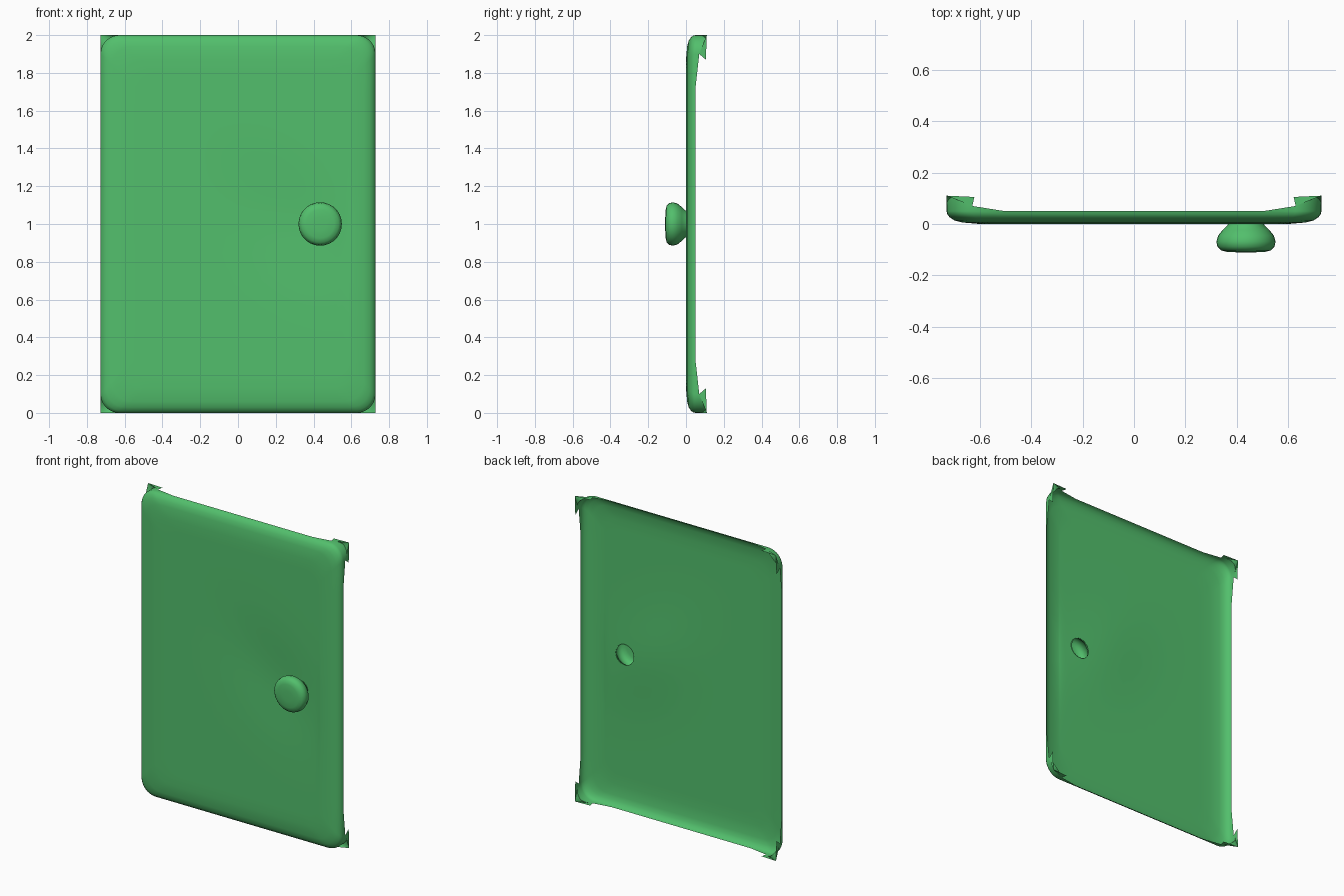
import bpy, bmesh, math
from mathutils import Vector

cube = bpy.data.objects.get("Cube")
if cube:
    bpy.data.objects.remove(cube)

green = bpy.data.materials.new("leaf green")
green.use_nodes = True
colour = (0.085, 0.52, 0.15, 1)
green.diffuse_color = colour
green.node_tree.nodes["Principled BSDF"].inputs["Base Color"].default_value = colour
green.node_tree.nodes["Principled BSDF"].inputs["Roughness"].default_value = 0.6

HALF_W, HALF_H, RADIUS = 0.728, 1.0, 0.1
ARC, SIDE = 8, 10                       # segments per corner and per straight side
KNOB = Vector((0.435, 0, 1.0))


def outline(inset, y):
    """Rounded rectangle as a loop of points, starting with the upper +x corner."""
    r = RADIUS + inset * 0.1
    cx, cz = HALF_W - inset - r, HALF_H - inset - r
    signs = [(1, 1), (-1, 1), (-1, -1), (1, -1)]
    pts = []
    for k, (sx, sz) in enumerate(signs):
        for i in range(ARC + 1):
            a = math.pi / 2 * (k + i / ARC)
            pts.append(Vector((sx * cx + r * math.cos(a), y, 1 + sz * cz + r * math.sin(a))))
        nx, nz = signs[(k + 1) % 4]
        a = math.pi / 2 * (k + 1)
        end = Vector((nx * cx + r * math.cos(a), y, 1 + nz * cz + r * math.sin(a)))
        start = pts[-1]
        pts += [start.lerp(end, j / SIDE) for j in range(1, SIDE)]
    return pts


def dent(p):
    """Shallow hollow around the knob, drawn out to the upper left."""
    u, v = p.x - 0.25, p.z - 1.02
    along, across = (u - v) * 0.707, (u + v) * 0.707
    return 0.014 * math.exp(-(along / 0.38) ** 2 - (across / 0.24) ** 2)


def add_ring(bm, pts):
    return [bm.verts.new(p) for p in pts]


def loft(bm, a, b):
    n = len(a)
    for i in range(n):
        j = (i + 1) % n
        bm.faces.new((a[i], b[i], b[j], a[j]))


def finish(bm, name, angle):
    mesh = bpy.data.meshes.new(name)
    bm.to_mesh(mesh)
    bm.free()
    mesh.materials.append(green)
    ob = bpy.data.objects.new(name, mesh)
    bpy.context.collection.objects.link(ob)
    bpy.ops.object.select_all(action='DESELECT')
    ob.select_set(True)
    bpy.context.view_layer.objects.active = ob
    bpy.ops.object.shade_smooth_by_angle(angle=math.radians(angle))
    return ob


# Door panel: thin open shell, from the knob hole out to the rolled rim
bm = bmesh.new()
inner = outline(0.13, 0.0)
hole = [KNOB + (p - KNOB).normalized() * 0.065 for p in inner]
rings = []
for i in range(15):
    t = (i / 14) ** 1.2
    pts = [h.lerp(p, t) for h, p in zip(hole, inner)]
    for p in pts:
        p.y = dent(p) * (1 - t ** 6)
    rings.append(add_ring(bm, pts))
for inset, y in [(0.06, 0.006), (0.03, 0.014), (0.012, 0.026), (0.003, 0.038), (0, 0.05)]:
    rings.append(add_ring(bm, outline(inset, y)))
for a, b in zip(rings, rings[1:]):
    loft(bm, a, b)

# Corner tabs: the rim runs back at each corner and flares out to a square point
rim = rings[-1]
for k, (sx, sz) in enumerate([(1, 1), (-1, 1), (-1, -1), (1, -1)]):
    first = k * (ARC + SIDE)
    arc = rim[first:first + ARC + 1]
    back = []
    for i, v in enumerate(arc):
        y = 0.07 + 0.035 * math.sin(math.pi * i / ARC)
        back.append(bm.verts.new((v.co.x, y, v.co.z)))
    for i in range(ARC):
        bm.faces.new((arc[i], back[i], back[i + 1], arc[i + 1]))
    corner = bm.verts.new((sx * HALF_W, 0.11, 1 + sz * HALF_H))
    for i in range(ARC):
        bm.faces.new((back[i], corner, back[i + 1]))
    # Pointed ears along both edges of the corner
    side_tip = bm.verts.new((sx * HALF_W, 0.105, 1 + sz * 0.87))
    end_tip = bm.verts.new((sx * 0.62, 0.105, 1 + sz * HALF_H))
    ends = (back[0], back[-1]) if sx * sz > 0 else (back[-1], back[0])
    bm.faces.new((ends[0], side_tip, corner))
    bm.faces.new((ends[1], end_tip, corner))
    # Rim sweeping up into the tab
    before = rim[first - 1]
    after = rim[(first + ARC + 1) % len(rim)]
    bm.faces.new((before, back[0], arc[0]))
    bm.faces.new((after, arc[-1], back[-1]))
bmesh.ops.recalc_face_normals(bm, faces=bm.faces)
if min(bm.faces, key=lambda f: (f.calc_center_median() - Vector((0, 0, 1))).length).normal.y > 0:
    bmesh.ops.reverse_faces(bm, faces=bm.faces)
finish(bm, "door_panel", 50)

# Knob: hollow rounded cap on a flared neck, open to the back
bm = bmesh.new()
profile = [(0.066, 0.012), (0.072, -0.005), (0.09, -0.022), (0.108, -0.045), (0.115, -0.068),
           (0.111, -0.088), (0.098, -0.102), (0.075, -0.108), (0.035, -0.11)]
SEG = 28
rings = []
for r, y in profile:
    rings.append(add_ring(bm, [KNOB + Vector((r * math.cos(2 * math.pi * i / SEG), y,
                                              r * math.sin(2 * math.pi * i / SEG)))
                               for i in range(SEG)]))
for a, b in zip(rings, rings[1:]):
    loft(bm, a, b)
bm.faces.new(rings[-1])
bmesh.ops.recalc_face_normals(bm, faces=bm.faces)
if max(bm.faces, key=lambda f: len(f.verts)).normal.y > 0:
    bmesh.ops.reverse_faces(bm, faces=bm.faces)
finish(bm, "door_knob", 60)
